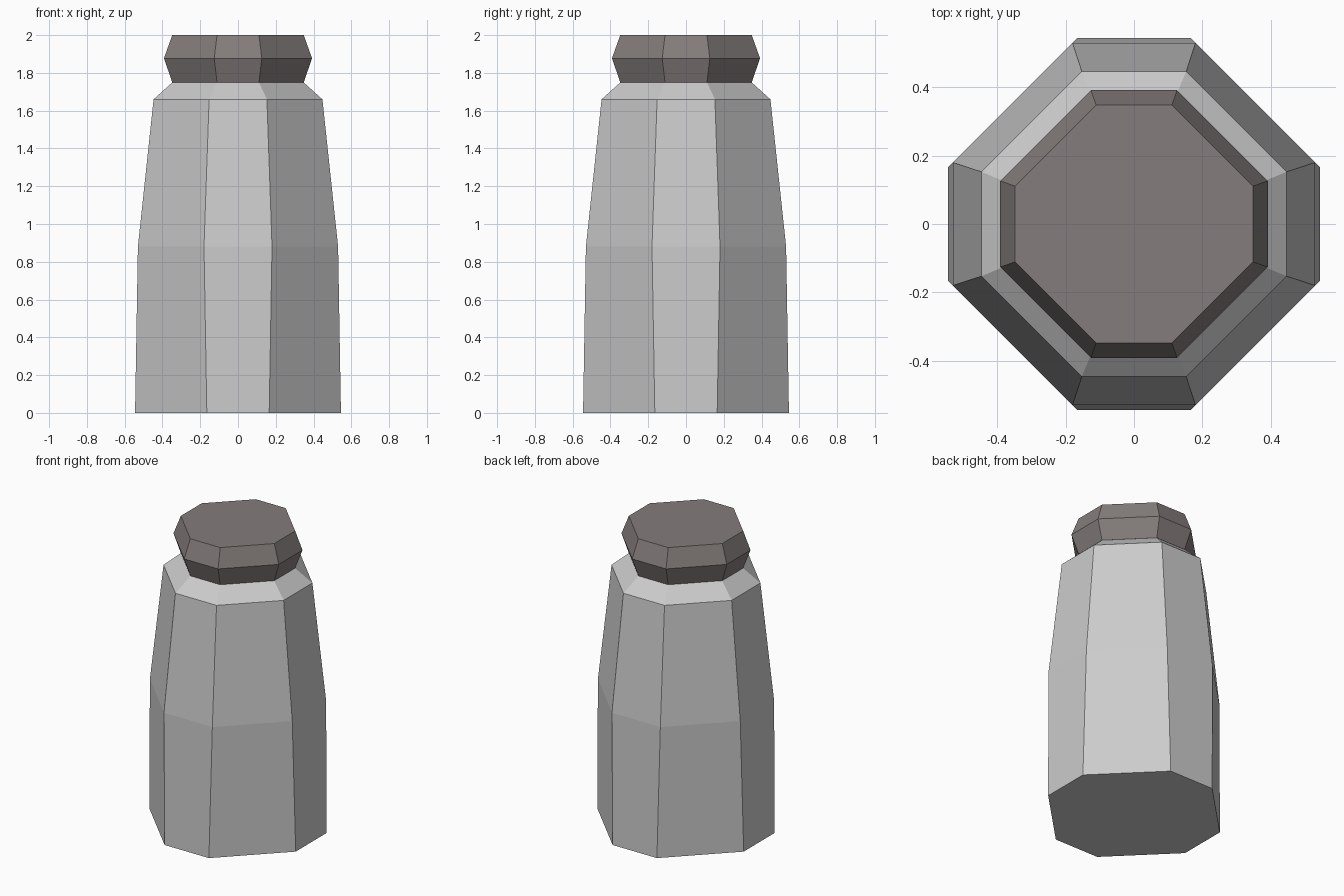
import bpy, bmesh

if "Cube" in bpy.data.objects:
    bpy.data.objects.remove(bpy.data.objects["Cube"])


def octagon_stack(name, rings, color=None):
    """Skin octagonal rings of (half extent, half flat width, height)."""
    bm = bmesh.new()
    loops = []
    for a, w, z in rings:
        pts = [(w, -a), (a, -w), (a, w), (w, a),
               (-w, a), (-a, w), (-a, -w), (-w, -a)]
        loops.append([bm.verts.new((x, y, z)) for x, y in pts])
    for lo, hi in zip(loops, loops[1:]):
        for i in range(8):
            j = (i + 1) % 8
            bm.faces.new((lo[i], lo[j], hi[j], hi[i]))
    bm.faces.new(loops[0][::-1])
    bm.faces.new(loops[-1])
    bmesh.ops.recalc_face_normals(bm, faces=bm.faces[:])
    mesh = bpy.data.meshes.new(name)
    bm.to_mesh(mesh)
    bm.free()
    obj = bpy.data.objects.new(name, mesh)
    bpy.context.collection.objects.link(obj)
    if color:
        mat = bpy.data.materials.new(name + "_material")
        mat.diffuse_color = color
        mat.use_nodes = True
        mat.node_tree.nodes["Principled BSDF"].inputs["Base Color"].default_value = mat.diffuse_color
        mesh.materials.append(mat)
    return obj


# Tapered body with sloping shoulder
octagon_stack("shaker_body", [
    (0.545, 0.165, 0.0),
    (0.53, 0.18, 0.88),
    (0.447, 0.153, 1.66),
    (0.345, 0.11, 1.752),
])

# Dark faceted cap
octagon_stack("cap", [
    (0.348, 0.111, 1.75),
    (0.392, 0.126, 1.877),
    (0.348, 0.111, 2.0),
], (0.23, 0.205, 0.2, 1))
